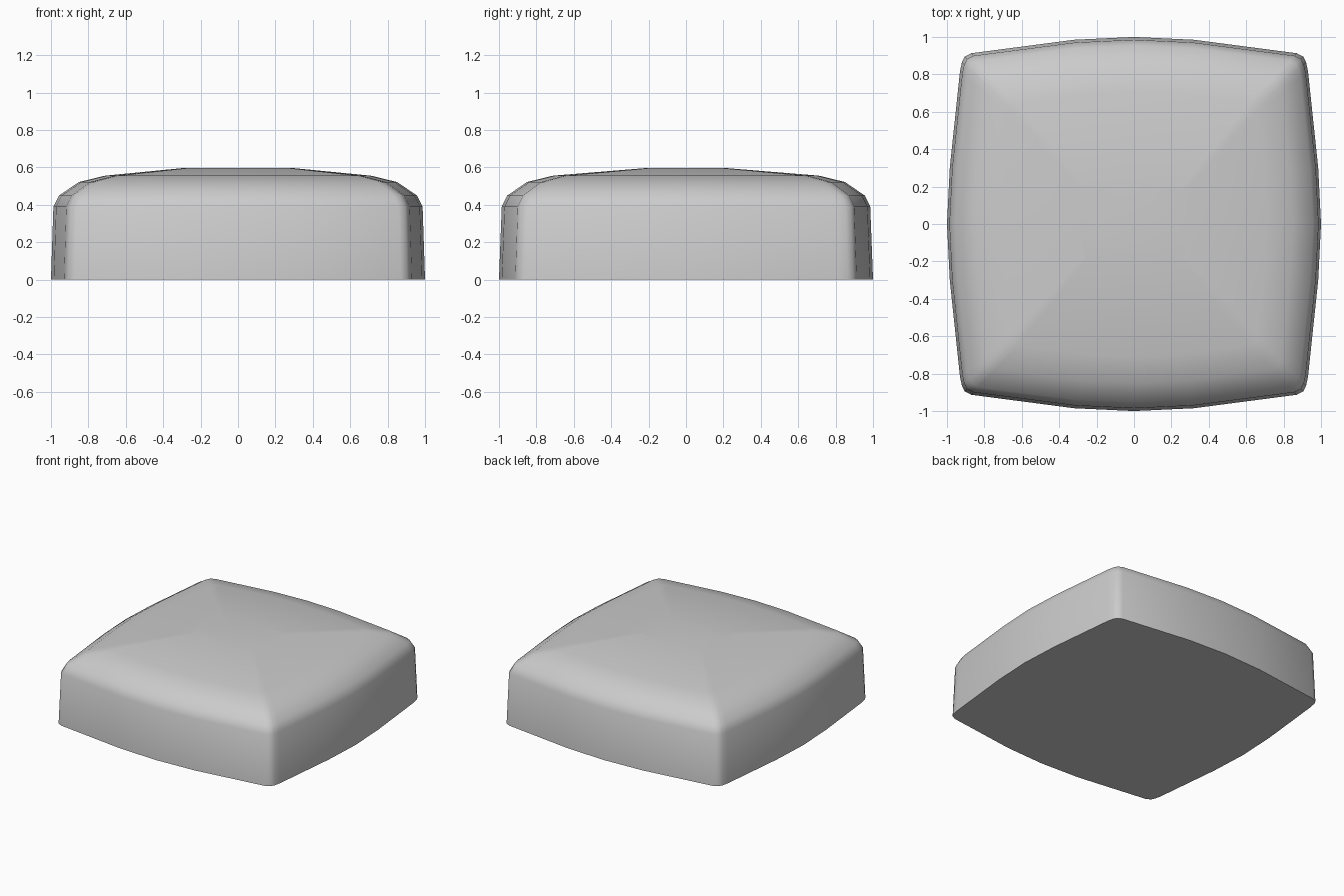
import bpy, bmesh, math

if "Cube" in bpy.data.objects:
    bpy.data.objects.remove(bpy.data.objects["Cube"])

# One quarter of the bowed-square outline, from +x round to just before +y
quarter = [(1.0, 0.0), (0.985, 0.30), (0.93, 0.82), (0.92, 0.865), (0.905, 0.895),
           (0.87, 0.913), (0.32, 0.985), (0.0, 1.0)]
outline = list(quarter)
outline += [(-x, y) for x, y in reversed(quarter[:-1])]
outline += [(x, -y) for x, y in reversed(outline[1:-1])]

# Rising rings: x scale, y scale, height
rings = [(1.0, 1.0, 0.0), (0.987, 0.985, 0.39), (0.957, 0.955, 0.45),
         (0.85, 0.85, 0.522), (0.71, 0.71, 0.556), (0.29, 0.21, 0.597)]

# Cushion body: lofted walls and domed top, flat base
bm = bmesh.new()
loops = [[bm.verts.new((x * sx, y * sy, z)) for x, y in outline] for sx, sy, z in rings]
n = len(outline)
for lower, upper in zip(loops, loops[1:]):
    for i in range(n):
        j = (i + 1) % n
        bm.faces.new((lower[i], lower[j], upper[j], upper[i]))
bm.faces.new(loops[-1])
bm.faces.new(list(reversed(loops[0])))
bmesh.ops.recalc_face_normals(bm, faces=bm.faces)

mesh = bpy.data.meshes.new("cushion_body")
bm.to_mesh(mesh)
bm.free()
body = bpy.data.objects.new("cushion_body", mesh)
bpy.context.collection.objects.link(body)

# Smooth sides and top, sharp rim at the base
bpy.context.view_layer.objects.active = body
body.select_set(True)
bpy.ops.object.shade_smooth_by_angle(angle=math.radians(50))
